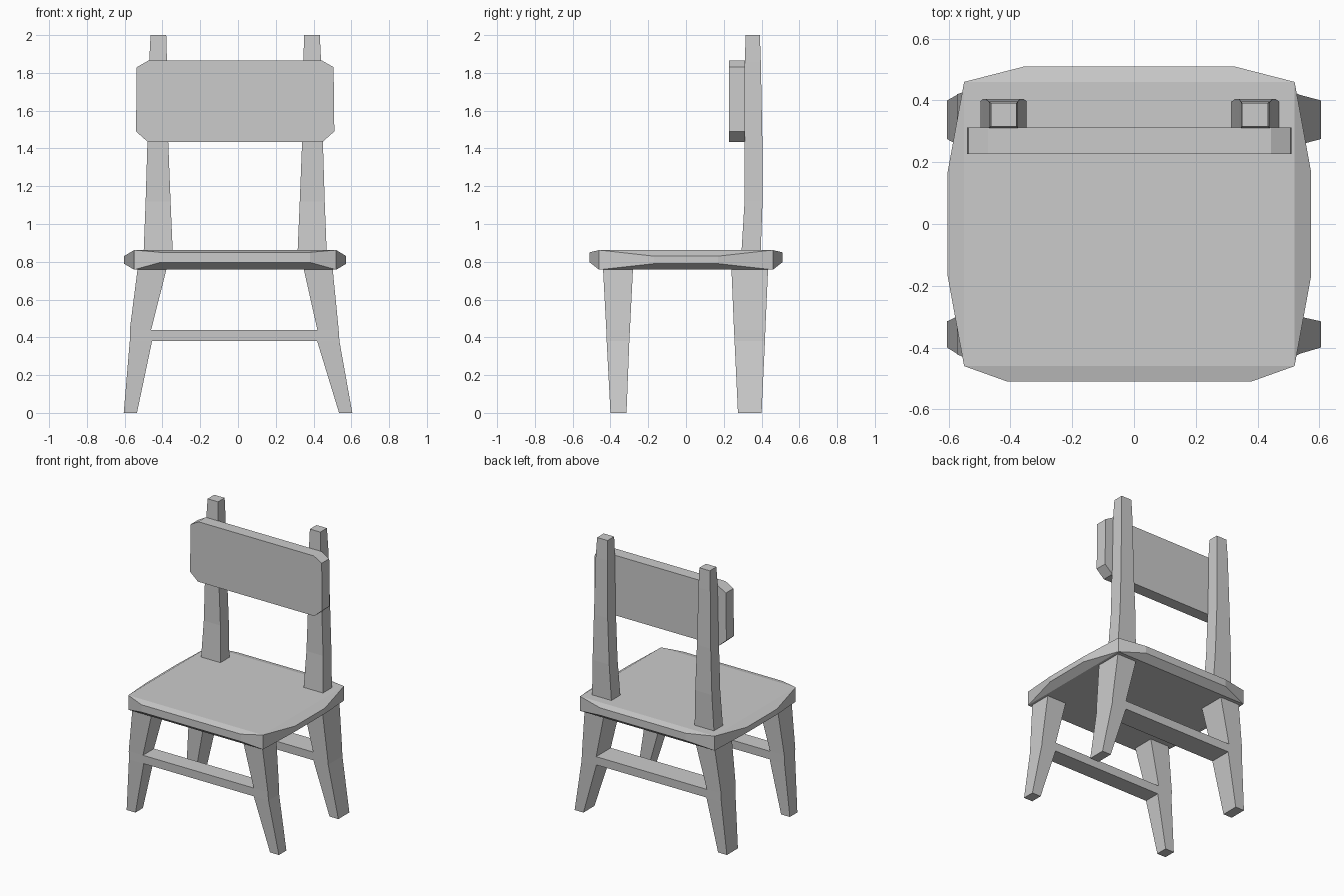
import bpy, bmesh

if "Cube" in bpy.data.objects:
    bpy.data.objects.remove(bpy.data.objects["Cube"])

CX = -0.015  # centre line of the seat and back


def finish(bm, name):
    bmesh.ops.recalc_face_normals(bm, faces=bm.faces[:])
    me = bpy.data.meshes.new(name)
    bm.to_mesh(me)
    bm.free()
    ob = bpy.data.objects.new(name, me)
    bpy.context.collection.objects.link(ob)
    return ob


def loft(bm, levels, skip_inner=None):
    """Square tube through levels (z, inner x, outer x, y0, y1); returns its rings."""
    rings = [[bm.verts.new(p) for p in ((xi, y0, z), (xo, y0, z), (xo, y1, z), (xi, y1, z))]
             for z, xi, xo, y0, y1 in levels]
    for i, (a, b) in enumerate(zip(rings, rings[1:])):
        for k in range(4):
            if not (i == skip_inner and k == 3):
                bm.faces.new((a[k], a[k - 3], b[k - 3], b[k]))
    bm.faces.new(rings[0])
    bm.faces.new(rings[-1])
    return rings


def leg_pair(name, depths):
    """Two splayed legs joined by a flush stretcher."""
    shape = [(0, 0, .535, .605), (.38, -.018, .437, .555),
             (.44, -.02, .44, .553), (.775, -.015, .36, .515)]
    bm = bmesh.new()
    sides = []
    for s in (-1, 1):
        sides.append(loft(bm, [(z, c + s * i, c + s * o, *d)
                               for (z, c, i, o), d in zip(shape, depths)], 1))
    ends = [[r[1][0], r[1][3], r[2][3], r[2][0]] for r in sides]
    for k in range(4):
        bm.faces.new((ends[0][k], ends[0][k - 3], ends[1][k - 3], ends[1][k]))
    finish(bm, name)


# Seat: slab whose four sides bulge out to a narrower flat strip
bm = bmesh.new()
HX, HY, Z0, Z1 = .535, .46, .758, .862
corners = [(-HX, -HY), (HX, -HY), (HX, HY), (-HX, HY)]
low = [bm.verts.new((CX + x, y, Z0)) for x, y in corners]
top = [bm.verts.new((CX + x, y, Z1)) for x, y in corners]
bm.faces.new(low)
bm.faces.new(top)
strips = [((-.395, -.51), (.395, -.51), .797, .85), ((.588, -.17), (.588, .17), .79, .83),
          ((.34, .51), (-.34, .51), .797, .85), ((-.588, .17), (-.588, -.17), .79, .83)]
for k, (a, b, zl, zh) in enumerate(strips):
    n = (k + 1) % 4
    outer = [low[k], low[n], top[n], top[k]]
    inner = [bm.verts.new((CX + x, y, z)) for (x, y), z in ((a, zl), (b, zl), (b, zh), (a, zh))]
    bm.faces.new(inner)
    for j in range(4):
        bm.faces.new((outer[j], outer[j - 3], inner[j - 3], inner[j]))
finish(bm, "seat")

# Legs with stretchers
leg_pair("front_legs", [(-.40, -.315), (-.42, -.30), (-.422, -.297), (-.44, -.28)])
leg_pair("back_legs", [(.275, .40), (.257, .418), (.254, .42), (.24, .435)])

# Back posts
post = [(.84, .33, .485, .293, .395), (1.12, .342, .474, .31, .405),
        (1.45, .355, .464, .31, .404), (1.86, .361, .455, .311, .396),
        (2.0, .365, .448, .316, .391)]
for s, side in ((-1, "left"), (1, "right")):
    bm = bmesh.new()
    loft(bm, [(z, CX + s * i, CX + s * o, y0, y1) for z, i, o, y0, y1 in post])
    finish(bm, side + "_back_post")

# Backrest: board with clipped corners
bm = bmesh.new()
half = [(.463, 1.435), (.525, 1.49), (.521, 1.83), (.458, 1.866)]
outline = half + [(-x, z) for x, z in reversed(half)]
face = bm.faces.new([bm.verts.new((CX + x, .227, z)) for x, z in outline])
ext = bmesh.ops.extrude_face_region(bm, geom=[face], use_keep_orig=True)
verts = [g for g in ext["geom"] if isinstance(g, bmesh.types.BMVert)]
bmesh.ops.translate(bm, verts=verts, vec=(0, .086, 0))
finish(bm, "backrest")
